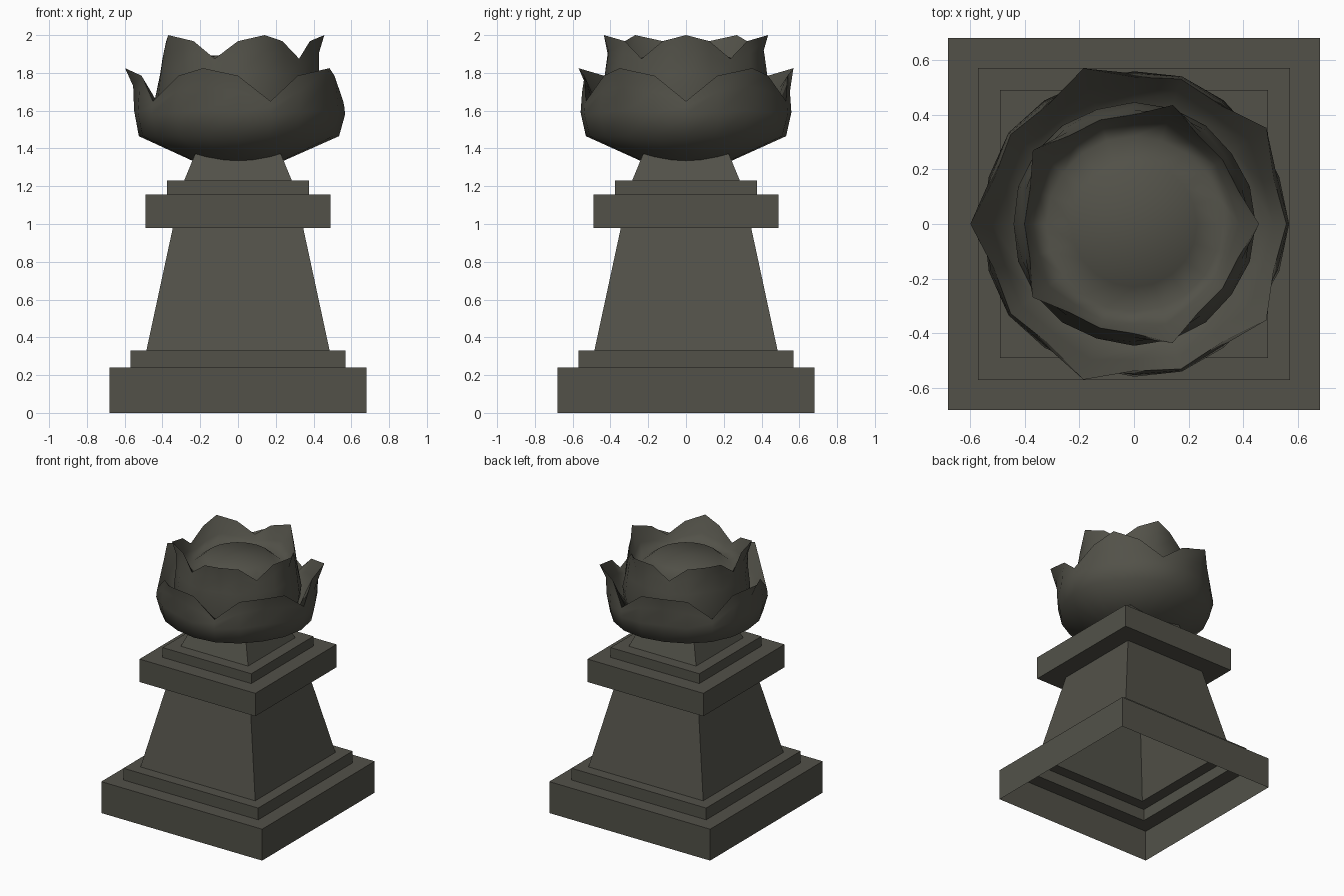
import bpy, bmesh, math

if "Cube" in bpy.data.objects:
    bpy.data.objects.remove(bpy.data.objects["Cube"])

stone = bpy.data.materials.new("dark_stone")
stone.diffuse_color = (0.085, 0.083, 0.066, 1)
stone.use_nodes = True
stone.node_tree.nodes["Principled BSDF"].inputs["Base Color"].default_value = stone.diffuse_color


def make_object(name, bm):
    bmesh.ops.recalc_face_normals(bm, faces=bm.faces)
    mesh = bpy.data.meshes.new(name)
    bm.to_mesh(mesh)
    bm.free()
    mesh.materials.append(stone)
    ob = bpy.data.objects.new(name, mesh)
    bpy.context.collection.objects.link(ob)
    return ob


def loft(bm, rings):
    for a, b in zip(rings, rings[1:]):
        n = len(a)
        for i in range(n):
            j = (i + 1) % n
            bm.faces.new((a[i], a[j], b[j], b[i]))


# stepped square pedestal, open underneath: (half width, z)
profile = [(.68, 0), (.68, .24), (.57, .24), (.57, .33), (.485, .33), (.345, .98),
           (.49, .98), (.49, 1.155), (.375, 1.155), (.375, 1.23), (.285, 1.23), (.225, 1.375)]
bm = bmesh.new()
loft(bm, [[bm.verts.new((x * h, y * h, z)) for x, y in ((-1, -1), (1, -1), (1, 1), (-1, 1))]
          for h, z in profile])
pedestal = make_object("pedestal", bm)
# the sheet is open, so make the walls face outwards
if pedestal.data.polygons[0].normal.y > 0:
    pedestal.data.flip_normals()


def petal_ring(name, start, rings, rim, cap_start, cap_end):
    """Five joined petals; each ring gives (radius, z) at tip, shoulder and valley."""
    bm = bmesh.new()
    loops = []
    for ring in rings:
        loop = []
        for i in range(20):
            r, z = ring[(0, 1, 2, 1)[i % 4]]
            a = start + math.radians(18 * i)
            loop.append(bm.verts.new((r * math.cos(a), r * math.sin(a), z)))
        loops.append(loop)
    loft(bm, loops)
    for loop, z in ((loops[0], cap_start), (loops[-1], cap_end)):
        if z is not None:
            c = bm.verts.new((0, 0, z))
            for i in range(20):
                bm.faces.new((loop[i], loop[(i + 1) % 20], c))
    for f in bm.faces:
        f.smooth = True
    # crisp petal edge
    rim_verts = set(loops[rim])
    for e in bm.edges:
        if e.verts[0] in rim_verts and e.verts[1] in rim_verts:
            e.smooth = False
    return make_object(name, bm)


def even(r, z):
    return [(r, z)] * 3


# outer petals: bowl underside, wall, rim, then down the inside
petal_ring("outer_petals", math.pi, [
    even(.22, 1.325),
    [(.525, 1.465), (.53, 1.465), (.535, 1.465)],
    [(.55, 1.60), (.558, 1.59), (.567, 1.58)],
    [(.555, 1.73), (.55, 1.70), (.563, 1.62)],
    [(.598, 1.825), (.537, 1.785), (.557, 1.65)],
    [(.52, 1.72), (.495, 1.69), (.51, 1.62)],
    even(.45, 1.59),
    even(.39, 1.57)], 4, 1.325, None)

# inner petals: outer wall, rim, hollow, then the raised centre
petal_ring("inner_petals", 0, [
    even(.42, 1.50),
    [(.445, 1.66), (.445, 1.66), (.44, 1.66)],
    [(.43, 1.80), (.43, 1.79), (.415, 1.78)],
    [(.43, 1.91), (.415, 1.90), (.405, 1.84)],
    [(.457, 2.0), (.40, 1.968), (.40, 1.875)],
    [(.385, 1.89), (.365, 1.87), (.37, 1.83)],
    even(.32, 1.81),
    even(.23, 1.885)], 4, None, 1.90)
